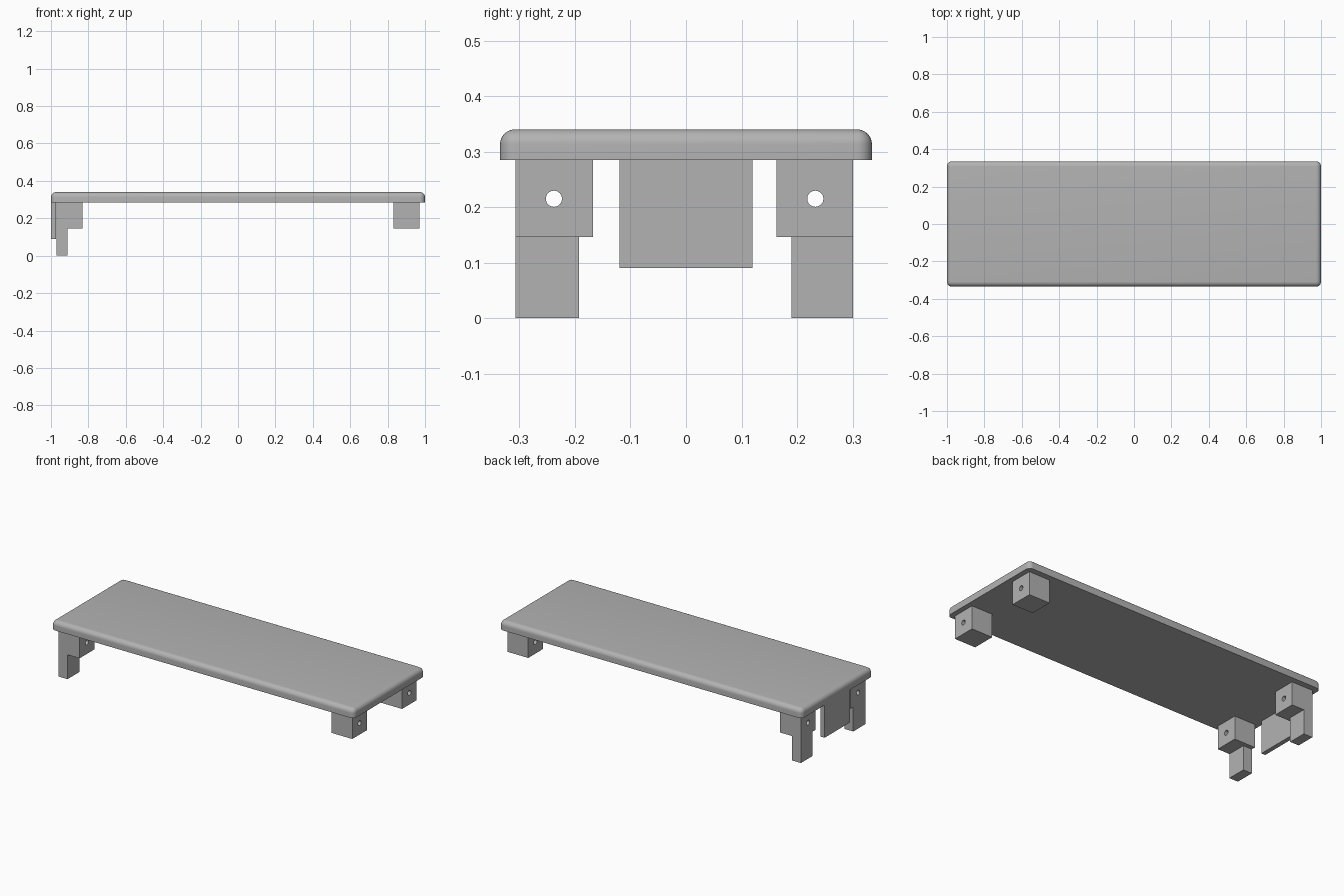
import bpy
import bmesh
from math import radians

cube = bpy.data.objects.get("Cube")
if cube:
    bpy.data.objects.remove(cube, do_unlink=True)

grey = bpy.data.materials.new("plain grey")
grey.use_nodes = True
colour = (0.45, 0.45, 0.45, 1)
grey.diffuse_color = colour
grey.node_tree.nodes["Principled BSDF"].inputs["Base Color"].default_value = colour


def box(name, x, y, z):
    """Box from its low and high limits on each axis."""
    bm = bmesh.new()
    bmesh.ops.create_cube(bm, size=1)
    for v in bm.verts:
        v.co = [lim[0] if c < 0 else lim[1] for c, lim in zip(v.co, (x, y, z))]
    mesh = bpy.data.meshes.new(name)
    bm.to_mesh(mesh)
    bm.free()
    mesh.materials.append(grey)
    obj = bpy.data.objects.new(name, mesh)
    bpy.context.collection.objects.link(obj)
    return obj


def select_only(obj):
    bpy.ops.object.select_all(action="DESELECT")
    obj.select_set(True)
    bpy.context.view_layer.objects.active = obj


# Board: rounded on top and at the corners, sharp around the underside
under, top = 0.285, 0.34
board = box("board", (-1, 1), (-0.335, 0.335), (under, top))
bm = bmesh.new()
bm.from_mesh(board.data)
rounded = [e for e in bm.edges if any(v.co.z > under + 0.01 for v in e.verts)]
bmesh.ops.bevel(bm, geom=rounded, offset=0.027, segments=8, profile=0.5,
                affect="EDGES", clamp_overlap=True)
bm.to_mesh(board.data)
bm.free()
select_only(board)
bpy.ops.object.shade_smooth_by_angle(angle=radians(35))

# Corner blocks, each with a round hole bored along x
block_z = (0.146, under)
sides = {"front": ((-0.307, -0.168), (-0.307, -0.193), -0.238),
         "back": ((0.163, 0.301), (0.19, 0.301), 0.233)}
ends = {"right": (-0.97, -0.832), "left": (0.832, 0.97)}
for side, (block_y, leg_y, hole_y) in sides.items():
    bpy.ops.mesh.primitive_cylinder_add(vertices=32, radius=0.0145, depth=3,
                                        location=(0, hole_y, 0.215),
                                        rotation=(0, radians(90), 0))
    drill = bpy.context.object
    drill.name = side + "_drill_helper"
    for end, block_x in ends.items():
        block = box(f"{side}_{end}_block", block_x, block_y, block_z)
        select_only(block)
        bore = block.modifiers.new("bore", "BOOLEAN")
        bore.object = drill
        bore.solver = "EXACT"
        bpy.ops.object.modifier_apply(modifier=bore.name)
        bpy.ops.object.shade_smooth_by_angle(angle=radians(35))
    bpy.data.objects.remove(drill, do_unlink=True)

    # Legs under the blocks at the right end
    box(f"{side}_right_leg", (-0.97, -0.912), leg_y, (0, block_z[0]))

# Panel hanging between the legs
box("end_panel", (-1, -0.974), (-0.12, 0.12), (0.09, under))
